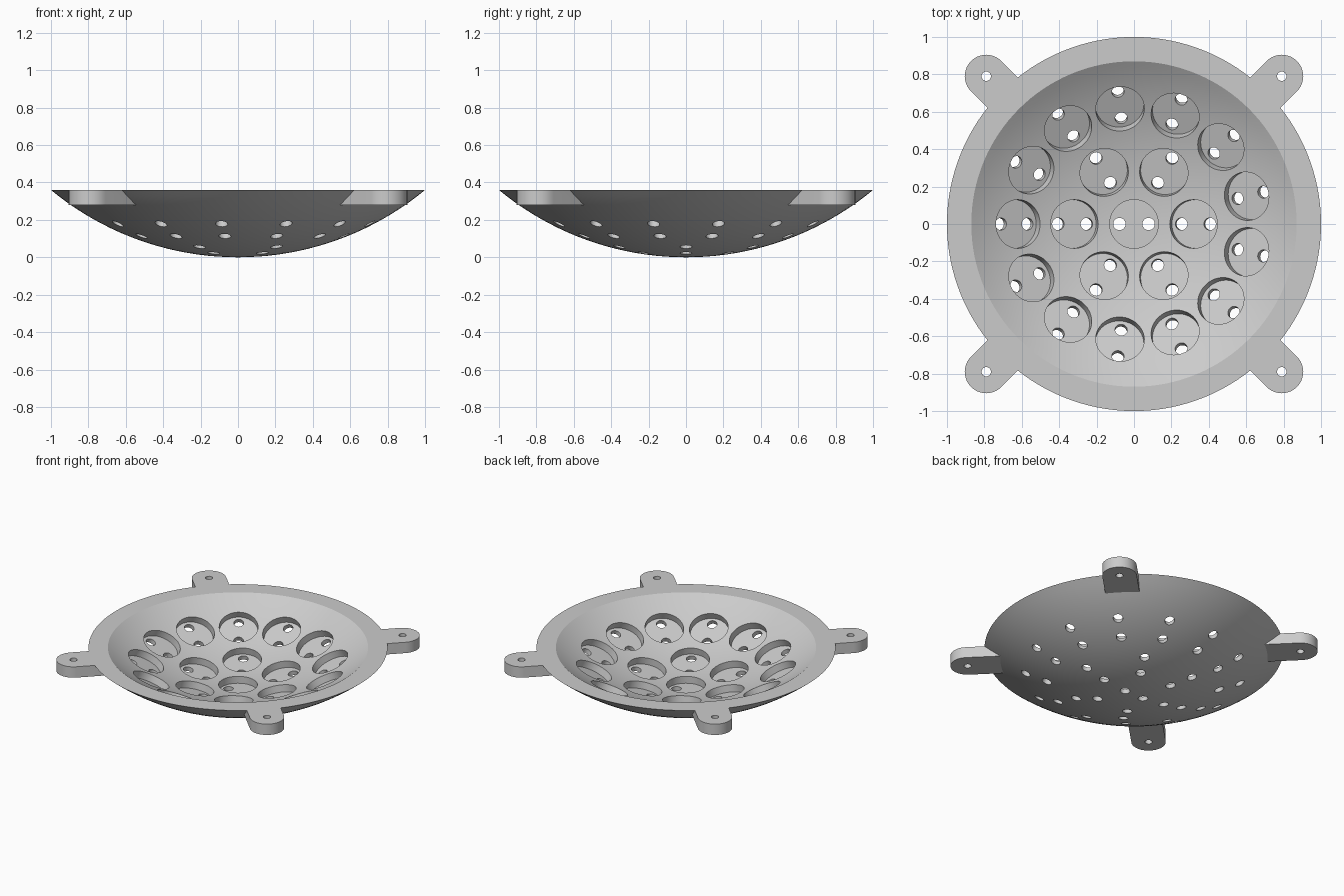
import bpy, bmesh, math
from mathutils import Matrix, Vector

cube = bpy.data.objects.get("Cube")
if cube:
    bpy.data.objects.remove(cube)

HEIGHT = 0.36
RIM_IN = 0.87
R_OUT = (1 + HEIGHT ** 2) / (2 * HEIGHT)      # outer sphere through rim and base
CENTRE = Vector((0, 0, R_OUT))
R_IN = math.hypot(RIM_IN, R_OUT - HEIGHT)     # concentric inner sphere
POCKET_R, POCKET_DEPTH = 0.13, 0.045
HOLE_R, HOLE_OFFSET = 0.033, 0.078
LUG_R, LUG_Z, LUG_DIST = 0.115, 0.28, 0.79 * math.sqrt(2)

grey = bpy.data.materials.new("light grey")
grey.use_nodes = True
colour = (0.6, 0.6, 0.6, 1)
grey.diffuse_color = colour
grey.node_tree.nodes["Principled BSDF"].inputs["Base Color"].default_value = colour


def make_object(name, bm):
    bmesh.ops.recalc_face_normals(bm, faces=bm.faces)
    mesh = bpy.data.meshes.new(name)
    bm.to_mesh(mesh)
    bm.free()
    mesh.materials.append(grey)
    obj = bpy.data.objects.new(name, mesh)
    bpy.context.collection.objects.link(obj)
    return obj


def add_cylinder(bm, radius, low, high, matrix, segments):
    shift = Matrix.Translation((0, 0, (low + high) / 2))
    bmesh.ops.create_cone(bm, cap_ends=True, segments=segments, radius1=radius,
                          radius2=radius, depth=high - low, matrix=matrix @ shift)


def combine(target, tool, operation):
    tool.hide_render = True
    mod = target.modifiers.new(tool.name, "BOOLEAN")
    mod.operation, mod.solver, mod.object = operation, "EXACT", tool
    bpy.context.view_layer.objects.active = target
    bpy.ops.object.modifier_apply(modifier=mod.name)
    bpy.data.objects.remove(tool)


# Bowl: two concentric arcs joined by a flat rim, revolved
def arc(radius, rim, steps=20):
    top = math.asin(rim / radius)
    return [CENTRE + radius * Vector((math.sin(top * i / steps), 0, -math.cos(top * i / steps)))
            for i in range(steps + 1)]


bm = bmesh.new()
profile = [bm.verts.new(p) for p in arc(R_OUT, 1) + arc(R_IN, RIM_IN)[::-1]]
edges = [bm.edges.new(pair) for pair in zip(profile, profile[1:])]
bmesh.ops.spin(bm, geom=profile + edges, cent=(0, 0, 0), axis=(0, 0, 1),
               angle=math.tau, steps=128)
bmesh.ops.remove_doubles(bm, verts=bm.verts, dist=0.0001)
bowl = make_object("bowl", bm)

# Mounting lugs: rounded tabs sunk into the rim at the four diagonals
bm = bmesh.new()
for k in range(4):
    turn = Matrix.Rotation(math.pi / 4 + k * math.pi / 2, 4, "Z")
    outline = [Vector((0.88, LUG_R, LUG_Z)), Vector((0.88, -LUG_R, LUG_Z))]
    for i in range(25):
        a = -math.pi / 2 + math.pi * i / 24
        outline.append(Vector((LUG_DIST + LUG_R * math.cos(a), LUG_R * math.sin(a), LUG_Z)))
    face = bm.faces.new([bm.verts.new(turn @ p) for p in outline])
    new = bmesh.ops.extrude_face_region(bm, geom=[face])["geom"]
    bmesh.ops.translate(bm, vec=(0, 0, HEIGHT - LUG_Z),
                        verts=[g for g in new if isinstance(g, bmesh.types.BMVert)])
combine(bowl, make_object("lugs", bm), "UNION")

# Round pockets aimed at the sphere centre, each with two through holes
pockets, holes = bmesh.new(), bmesh.new()
for count, tilt, start in ((1, 0, 0), (6, 12.4, 0), (13, 24.7, math.pi)):
    for k in range(count):
        frame = (Matrix.Translation(CENTRE)
                 @ Matrix.Rotation(start + math.tau * k / count, 4, "Z")
                 @ Matrix.Rotation(math.radians(-tilt), 4, "Y"))
        add_cylinder(pockets, POCKET_R, -R_IN - POCKET_DEPTH, -R_IN + 0.06, frame, 48)
        for side in (-1, 1):
            place = frame @ Matrix.Translation((side * HOLE_OFFSET, 0, 0))
            add_cylinder(holes, HOLE_R, -R_OUT - 0.05, -R_IN + 0.03, place, 24)

# Screw holes in the lugs
for x in (-0.79, 0.79):
    for y in (-0.79, 0.79):
        add_cylinder(holes, 0.025, LUG_Z - 0.05, HEIGHT + 0.05,
                     Matrix.Translation((x, y, 0)), 24)
combine(bowl, make_object("pocket_cutter", pockets), "DIFFERENCE")
combine(bowl, make_object("hole_cutter", holes), "DIFFERENCE")

# Smooth curved surfaces, crisp rims
bpy.ops.object.select_all(action="DESELECT")
bowl.select_set(True)
bpy.context.view_layer.objects.active = bowl
bpy.ops.object.shade_smooth_by_angle(angle=math.radians(30))
